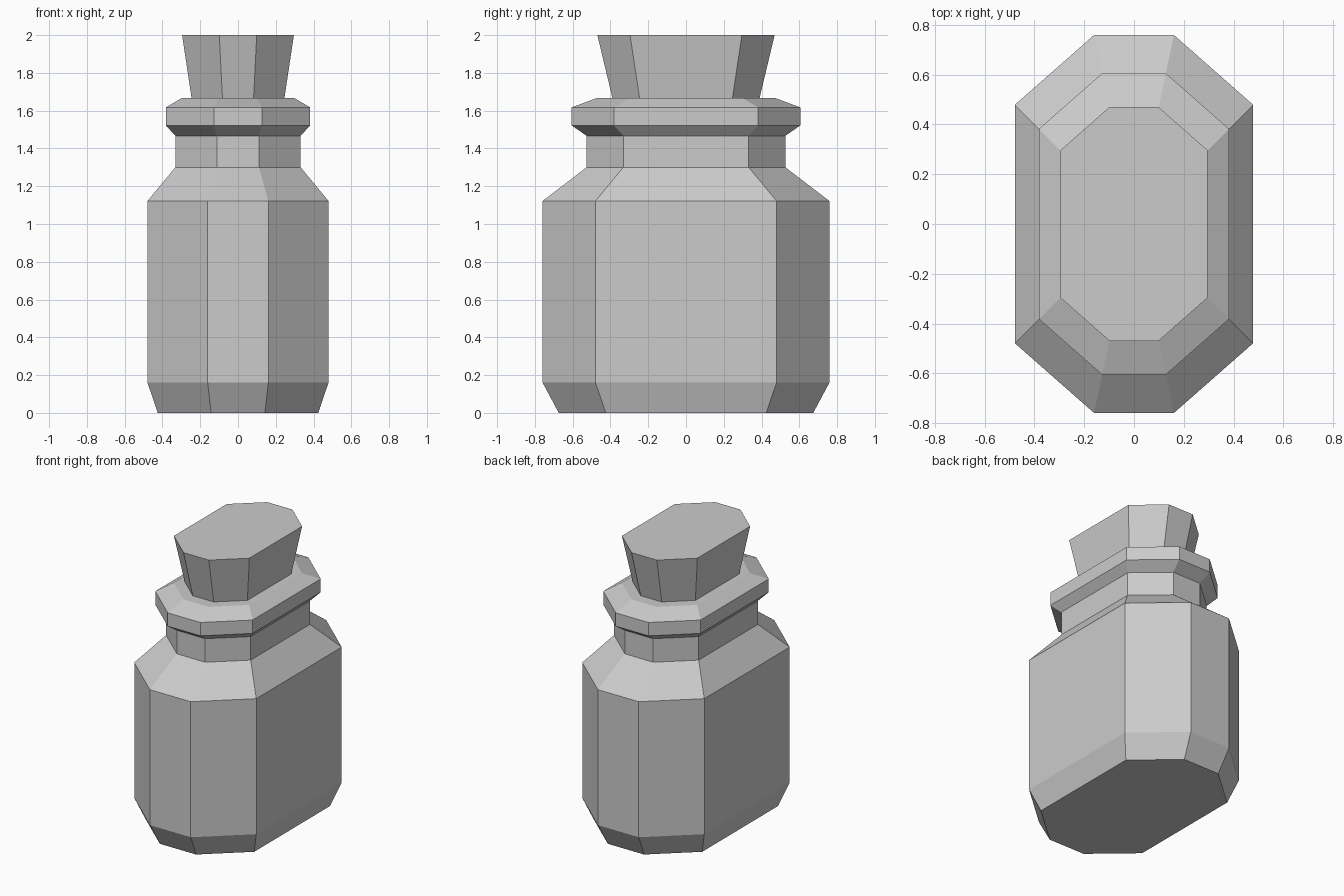
import bpy
import bmesh

if "Cube" in bpy.data.objects:
    bpy.data.objects.remove(bpy.data.objects["Cube"])


def octagon(a):
    # Stretched eight-sided outline: long flat sides in y, short ends in x
    b, c = a * 1.585, a * 0.335
    return [(a, -a), (a, a), (c, b), (-c, b), (-a, a), (-a, -a), (-c, -b), (c, -b)]


def loft(name, profile):
    # Stack octagon rings from (half width, height) pairs and cap both ends
    bm = bmesh.new()
    rings = [[bm.verts.new((x, y, z)) for x, y in octagon(a)] for a, z in profile]
    for low, high in zip(rings, rings[1:]):
        for i in range(8):
            j = (i + 1) % 8
            bm.faces.new((low[i], low[j], high[j], high[i]))
    bm.faces.new(rings[0][::-1])
    bm.faces.new(rings[-1])
    mesh = bpy.data.meshes.new(name)
    bm.to_mesh(mesh)
    bm.free()
    obj = bpy.data.objects.new(name, mesh)
    bpy.context.collection.objects.link(obj)
    return obj


# Bottle: bevelled foot, straight body, sloped shoulder, neck and lip
loft("bottle", [(0.425, 0), (0.479, 0.16), (0.479, 1.122), (0.332, 1.30),
                (0.332, 1.467), (0.382, 1.522), (0.382, 1.617), (0.296, 1.668)])

# Stopper: flares outward towards the top
loft("cork", [(0.246, 1.668), (0.296, 2.0)])
